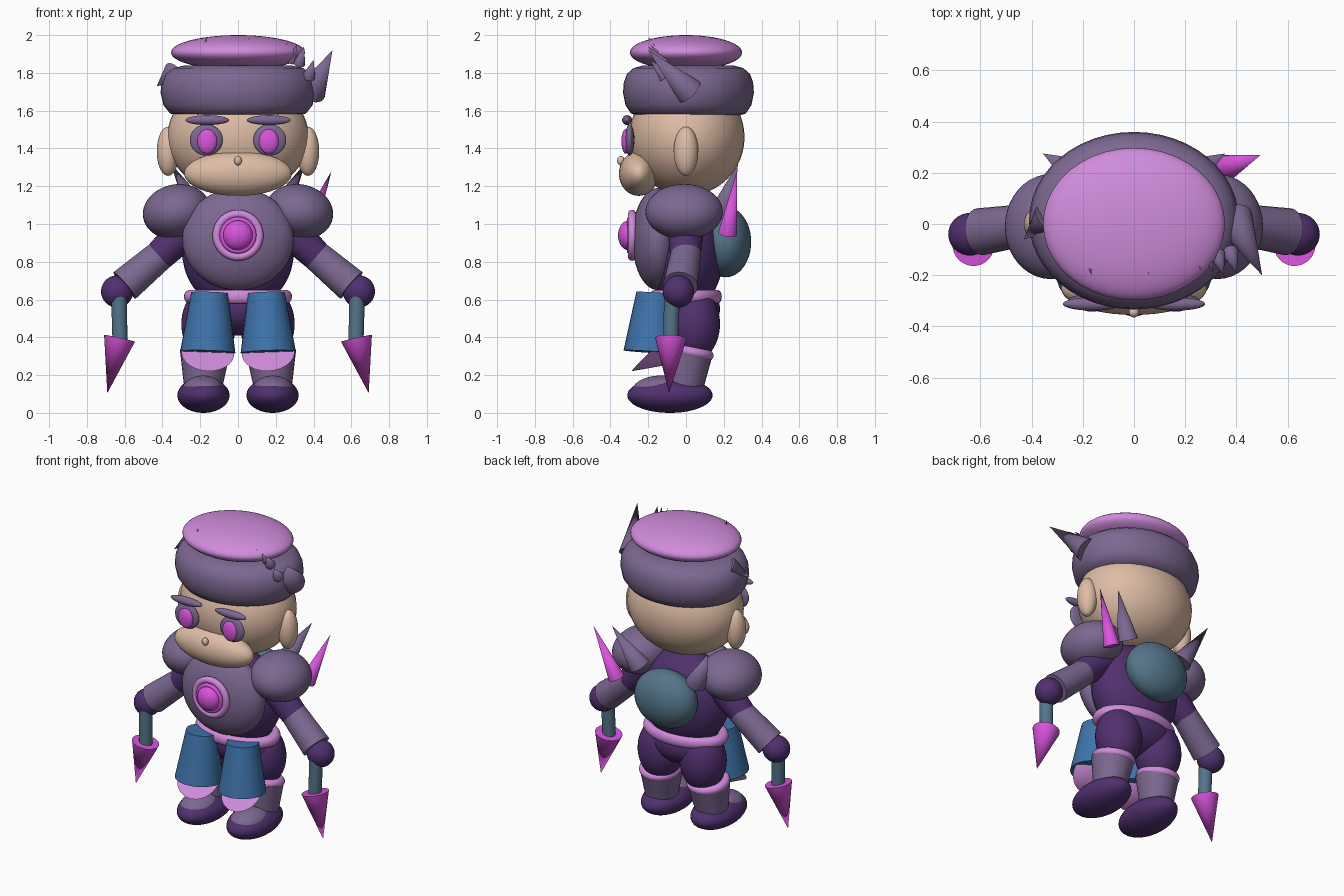
import bpy, math
from mathutils import Vector

if "Cube" in bpy.data.objects:
    bpy.data.objects.remove(bpy.data.objects["Cube"])


def material(name, r, g, b):
    m = bpy.data.materials.new(name)
    m.diffuse_color = [((c / 255 + 0.055) / 1.055) ** 2.4 for c in (r, g, b)] + [1]
    m.use_nodes = True
    m.node_tree.nodes["Principled BSDF"].inputs["Base Color"].default_value = m.diffuse_color
    return m


PURPLE = material("dusty_purple", 125, 104, 145)
DARK = material("deep_purple", 80, 48, 110)
SKIN = material("skin", 222, 188, 165)
LILAC = material("lilac", 208, 140, 220)
MAGENTA = material("magenta", 216, 84, 220)
BLUE = material("blue", 62, 115, 170)
TEAL = material("teal", 84, 117, 137)


def finish(name, mat):
    ob = bpy.context.object
    ob.name = name
    ob.data.materials.append(mat)
    bpy.ops.object.shade_smooth_by_angle(angle=math.radians(40))
    return ob


def ball(name, loc, radii, mat, rot=(0, 0, 0)):
    bpy.ops.mesh.primitive_uv_sphere_add(segments=40, ring_count=24, location=loc, rotation=rot)
    bpy.context.object.scale = radii
    return finish(name, mat)


def cone(name, a, b, r1, r2, mat, sides=28):
    a, b = Vector(a), Vector(b)
    d = b - a
    bpy.ops.mesh.primitive_cone_add(vertices=sides, radius1=r1, radius2=r2, depth=d.length,
                                    location=(a + b) / 2,
                                    rotation=d.to_track_quat('Z', 'Y').to_euler())
    return finish(name, mat)


def ring(name, loc, major, minor, mat, scale=(1, 1, 1), rot=(0, 0, 0)):
    bpy.ops.mesh.primitive_torus_add(major_radius=major, minor_radius=minor, major_segments=48,
                                     minor_segments=14, location=loc, rotation=rot)
    bpy.context.object.scale = scale
    return finish(name, mat)


def lathe(name, profile, loc, scale, mat, steps=48):
    verts, faces, n = [], [], len(profile)
    for i in range(steps):
        t = 2 * math.pi * i / steps
        verts += [(r * math.cos(t), r * math.sin(t), z) for r, z in profile]
        j = (i + 1) % steps
        faces += [(i * n + k, j * n + k, j * n + k + 1, i * n + k + 1) for k in range(n - 1)]
    faces.append([i * n for i in range(steps)][::-1])
    faces.append([i * n + n - 1 for i in range(steps)])
    me = bpy.data.meshes.new(name)
    me.from_pydata(verts, [], faces)
    ob = bpy.data.objects.new(name, me)
    bpy.context.collection.objects.link(ob)
    ob.location, ob.scale = loc, scale
    bpy.ops.object.select_all(action='DESELECT')
    bpy.context.view_layer.objects.active = ob
    ob.select_set(True)
    return finish(name, mat)


# Head and face
ball("head", (0, 0.005, 1.46), (0.375, 0.305, 0.31), SKIN)
ball("muzzle", (0, -0.25, 1.267), (0.285, 0.105, 0.118), SKIN)
ball("nose", (0, -0.345, 1.335), (0.02, 0.02, 0.025), SKIN)

# Hat: rounded band with a flattened cushion on top
lathe("hat_band", [(0.30, -0.14), (0.36, -0.125), (0.395, -0.08), (0.41, -0.015), (0.405, 0.04),
                   (0.385, 0.085), (0.345, 0.115), (0.28, 0.13)],
      (0, 0.013, 1.71), (1, 0.845, 1), PURPLE)
ball("hat_cushion", (0, 0, 1.908), (0.355, 0.297, 0.092), LILAC)

# Hat spikes: one large horn and a scatter of small ones
cone("hat_horn", (0.39, 0.02, 1.70), (0.5, -0.2, 1.92), 0.075, 0, PURPLE)
cone("hat_side_spike", (-0.34, 0.02, 1.80), (-0.43, -0.06, 1.73), 0.06, 0, PURPLE)
for i, (x, y, z, s) in enumerate([(0.40, -0.19, 1.87, 0.035), (0.35, -0.2, 1.94, 0.032),
                                  (0.31, -0.19, 1.95, 0.022), (0.26, -0.18, 1.96, 0.016),
                                  (0.06, -0.2, 1.99, 0.012), (-0.165, -0.2, 1.99, 0.02)]):
    cone(f"hat_spike_{i}", (x - 0.025, y + 0.08, z - 0.09), (x, y, z), s, 0, PURPLE, 12)

# Torso, chest plate and belt
ball("torso", (0, 0, 0.85), (0.295, 0.2, 0.31), DARK)
ball("pelvis", (0, 0.01, 0.55), (0.26, 0.17, 0.14), DARK)
ring("belt", (0, 0, 0.615), 0.25, 0.037, LILAC, (1, 0.66, 1))
ball("chest_plate", (0, -0.15, 0.92), (0.295, 0.135, 0.27), PURPLE)
QUARTER = (math.pi / 2, 0, 0)
ring("medallion_rim", (0, -0.285, 0.94), 0.113, 0.022, LILAC, rot=QUARTER)
cone("medallion_disc", (0, -0.25, 0.94), (0, -0.295, 0.94), 0.11, 0.11, PURPLE)
ring("medallion_inner_rim", (0, -0.3, 0.94), 0.083, 0.014, MAGENTA, rot=QUARTER)
ball("medallion_gem", (0, -0.3, 0.94), (0.08, 0.06, 0.08), MAGENTA)

# Back shell and the single bright spike
ball("back_shell", (0, 0.21, 0.905), (0.215, 0.135, 0.187), TEAL)
cone("bright_back_spike", (0.36, 0.22, 0.95), (0.495, 0.27, 1.28), 0.05, 0, MAGENTA)

for side, s in (("left", -1), ("right", 1)):
    # Face details
    ball(f"{side}_ear", (s * 0.37, 0, 1.385), (0.06, 0.065, 0.13), SKIN)
    ball(f"{side}_eye", (s * 0.168, -0.298, 1.445), (0.087, 0.025, 0.083), PURPLE)
    ball(f"{side}_pupil", (s * 0.163, -0.318, 1.437), (0.052, 0.024, 0.065), MAGENTA)
    ball(f"{side}_brow", (s * 0.163, -0.312, 1.55), (0.115, 0.026, 0.026), PURPLE)

    # Shoulder, arm and hand
    ball(f"{side}_shoulder", (s * 0.325, -0.01, 1.065), (0.18, 0.205, 0.145), PURPLE, (0, s * 0.2, 0))
    cone(f"{side}_upper_arm", (s * 0.24, 0, 1.0), (s * 0.47, -0.005, 0.78), 0.1, 0.075, DARK)
    cone(f"{side}_gauntlet", (s * 0.40, 0, 0.845), (s * 0.60, -0.03, 0.675), 0.08, 0.092, PURPLE)
    cone(f"{side}_cuff", (s * 0.396, 0, 0.849), (s * 0.401, 0, 0.845), 0.077, 0.077, LILAC)
    ball(f"{side}_hand", (s * 0.64, -0.04, 0.643), (0.085, 0.083, 0.085), DARK)

    # Dagger
    cone(f"{side}_dagger_handle", (s * 0.63, -0.075, 0.62), (s * 0.625, -0.08, 0.38), 0.042, 0.04, TEAL)
    cone(f"{side}_dagger_blade", (s * 0.627, -0.08, 0.395), (s * 0.692, -0.09, 0.105), 0.084, 0, MAGENTA)

    # Back spike
    cone(f"{side}_back_spike", (s * 0.21, 0.19, 1.06), (s * 0.355, 0.275, 1.32), 0.065, 0, PURPLE)

    # Skirt panel with a pointed knee guard beneath
    cone(f"{side}_skirt_panel", (s * 0.16, -0.185, 0.322), (s * 0.15, -0.165, 0.635), 0.146, 0.098, BLUE)
    cone(f"{side}_knee_guard", (s * 0.16, -0.185, 0.318), (s * 0.165, -0.12, 0.25), 0.14, 0, LILAC)

    # Leg and shoe
    ball(f"{side}_thigh", (s * 0.155, 0.04, 0.47), (0.145, 0.14, 0.195), DARK)
    ring(f"{side}_knee_ring", (s * 0.175, 0.015, 0.325), 0.105, 0.028, LILAC, rot=(-0.2, 0, 0))
    cone(f"{side}_shin", (s * 0.185, -0.01, 0.13), (s * 0.175, 0.01, 0.32), 0.1, 0.132, PURPLE)
    ball(f"{side}_shoe_sole", (s * 0.183, -0.085, 0.093), (0.138, 0.226, 0.093), DARK)
    ball(f"{side}_shoe_upper", (s * 0.185, -0.13, 0.115), (0.112, 0.155, 0.083), PURPLE)
